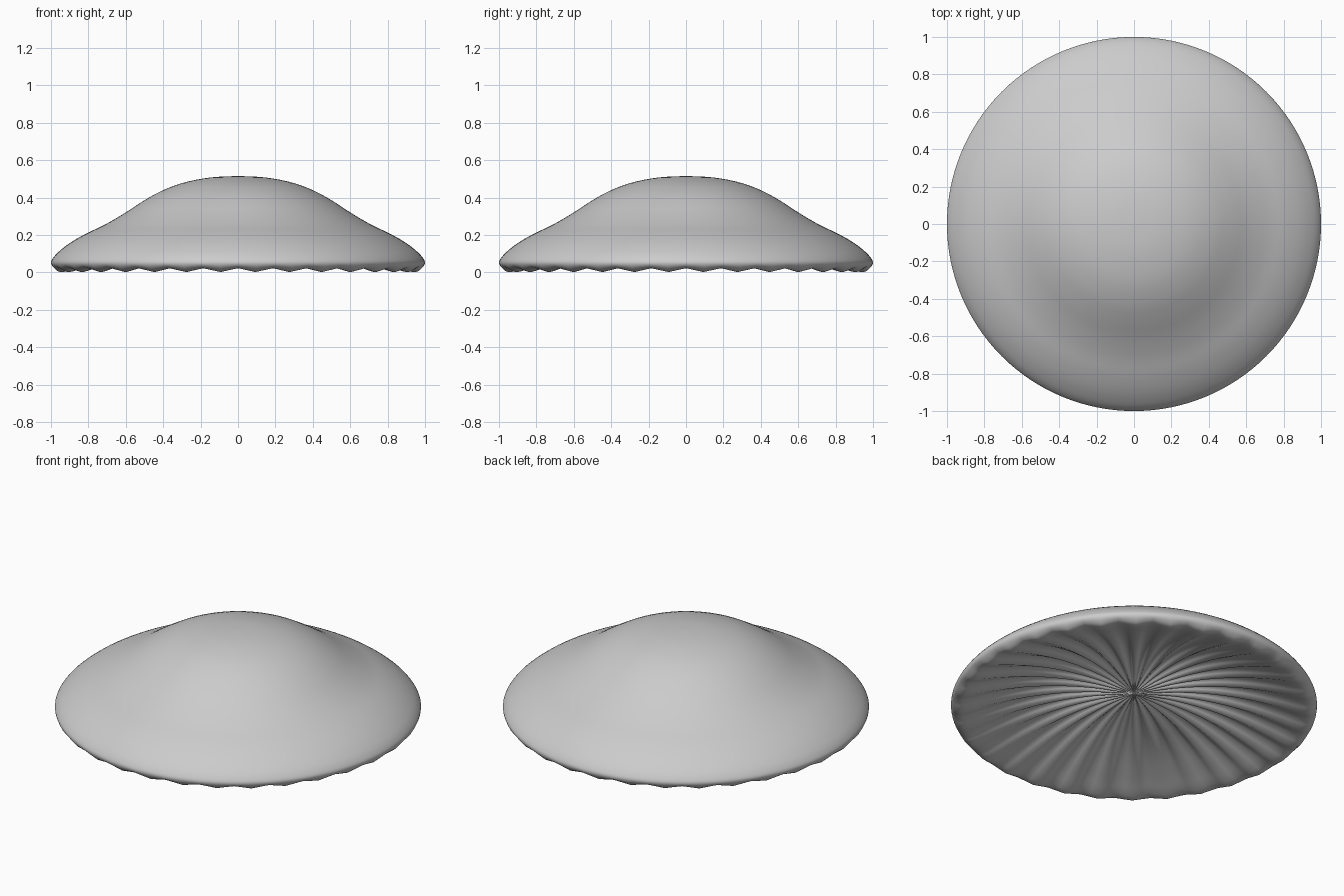
import bpy, bmesh, math

if "Cube" in bpy.data.objects:
    bpy.data.objects.remove(bpy.data.objects["Cube"])

GILLS = 32
SEGS = GILLS * 4

# Profile points: radius, height, gill wave amplitude (crown -> rim -> underside)
PROFILE = [
    (0.0, 0.515, 0), (0.15, 0.507, 0), (0.30, 0.477, 0), (0.42, 0.43, 0),
    (0.52, 0.373, 0), (0.62, 0.308, 0), (0.72, 0.251, 0), (0.82, 0.203, 0),
    (0.90, 0.156, 0), (0.96, 0.109, 0), (0.99, 0.075, 0), (1.0, 0.050, 0),
    (0.988, 0.027, 0.004), (0.955, 0.012, 0.010), (0.90, 0.022, 0.011),
    (0.80, 0.055, 0.013), (0.65, 0.098, 0.016), (0.50, 0.128, 0.018),
    (0.35, 0.143, 0.017), (0.20, 0.142, 0.012), (0.08, 0.131, 0.006),
    (0.0, 0.125, 0),
]


def smooth_path(pts, steps):
    """Catmull-Rom interpolation through the profile points."""
    out = []
    for i in range(len(pts) - 1):
        a, b = pts[max(i - 1, 0)], pts[i]
        c, d = pts[i + 1], pts[min(i + 2, len(pts) - 1)]
        for s in range(steps):
            t = s / steps
            out.append(tuple(
                0.5 * (2 * q + (r - p) * t + (2 * p - 5 * q + 4 * r - w) * t * t
                       + (3 * q - p - 3 * r + w) * t ** 3)
                for p, q, r, w in zip(a, b, c, d)))
    return out + [pts[-1]]


# Mushroom cap: revolved profile with a wavy gilled underside
path = smooth_path(PROFILE, 4)
bm = bmesh.new()
top = bm.verts.new((0, 0, path[0][1]))
bottom = bm.verts.new((0, 0, path[-1][1]))
rings = []
for r, z, amp in path[1:-1]:
    r = min(r, 1.0)
    ring = []
    for i in range(SEGS):
        a = 2 * math.pi * i / SEGS
        ring.append(bm.verts.new((r * math.cos(a), r * math.sin(a),
                                  max(0, z + amp * math.cos(GILLS * a)))))
    rings.append(ring)

for i in range(SEGS):
    j = (i + 1) % SEGS
    bm.faces.new((top, rings[0][i], rings[0][j]))
    bm.faces.new((bottom, rings[-1][j], rings[-1][i]))
    for u, v in zip(rings, rings[1:]):
        bm.faces.new((u[i], v[i], v[j], u[j]))
for f in bm.faces:
    f.smooth = True
bmesh.ops.recalc_face_normals(bm, faces=bm.faces)

mesh = bpy.data.meshes.new("mushroom_cap")
bm.to_mesh(mesh)
bm.free()
cap = bpy.data.objects.new("mushroom_cap", mesh)
bpy.context.collection.objects.link(cap)
